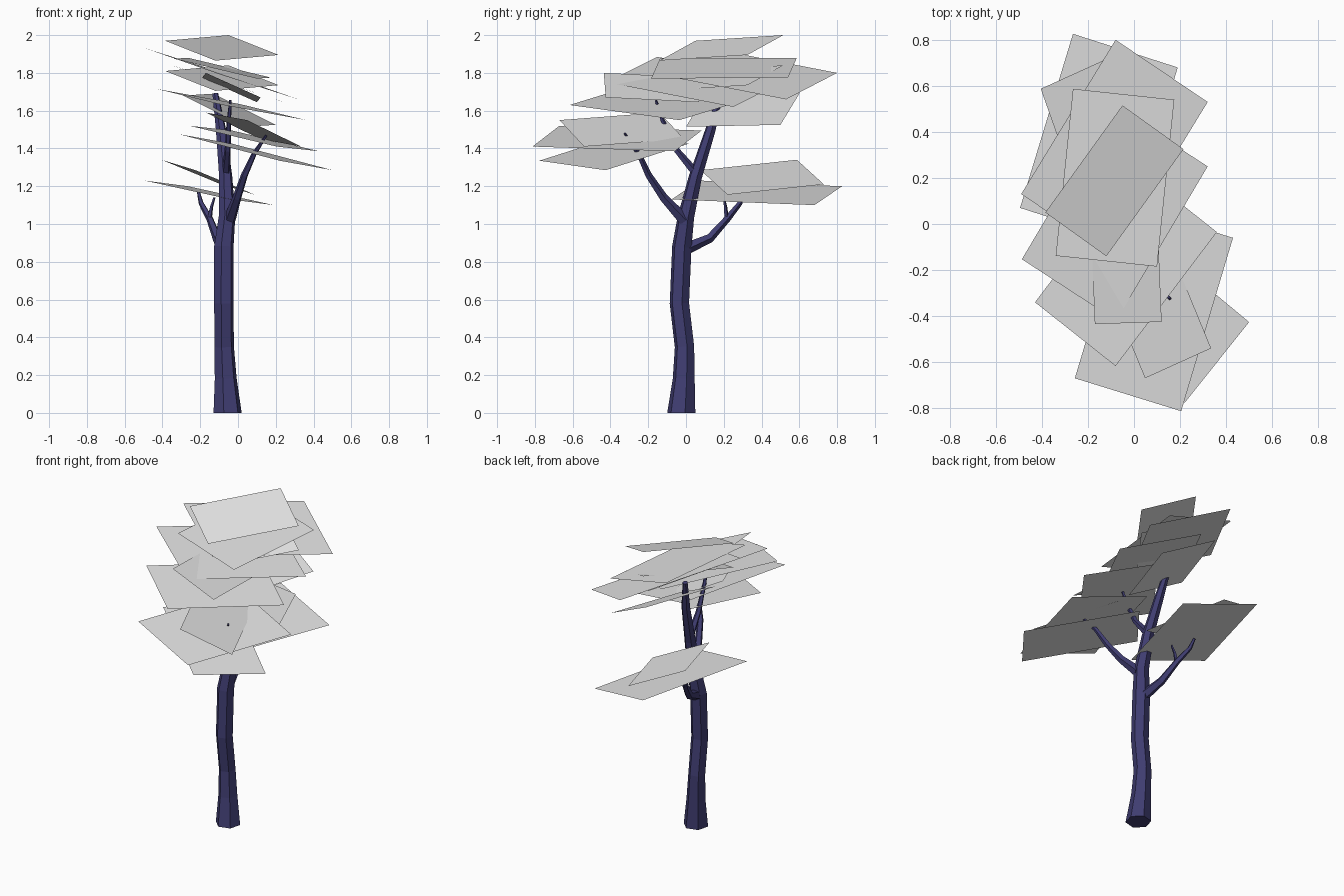
import bpy, bmesh, math
from mathutils import Vector

if "Cube" in bpy.data.objects:
    bpy.data.objects.remove(bpy.data.objects["Cube"])

def material(name, rgb):
    m = bpy.data.materials.new(name)
    m.diffuse_color = (*rgb, 1)
    m.use_nodes = True
    m.node_tree.nodes["Principled BSDF"].inputs["Base Color"].default_value = m.diffuse_color
    return m

BARK = material("dark indigo bark", (0.05, 0.046, 0.165))
LEAF = material("pale grey leaf", (0.8, 0.8, 0.8))

def finish(name, bm, mat):
    me = bpy.data.meshes.new(name)
    bm.to_mesh(me)
    bm.free()
    me.materials.append(mat)
    ob = bpy.data.objects.new(name, me)
    bpy.context.collection.objects.link(ob)
    return ob

def tube(name, path, sides):
    """Faceted tapering limb through points (x, y, z, radius)."""
    bm = bmesh.new()
    pts = [Vector(p[:3]) for p in path]
    rings = []
    for i, p in enumerate(pts):
        t = pts[min(i + 1, len(pts) - 1)] - pts[max(i - 1, 0)]
        if i == 0 and p.z == 0:
            t = Vector((0, 0, 1))          # flat foot on the ground
        q = Vector((0, 0, 1)).rotation_difference(t.normalized())
        r = path[i][3]
        rings.append([bm.verts.new(p + q @ Vector((
            r * math.cos(2 * math.pi * (k + 0.25) / sides),
            r * math.sin(2 * math.pi * (k + 0.25) / sides), 0))) for k in range(sides)])
    for a, b in zip(rings, rings[1:]):
        for k in range(sides):
            n = (k + 1) % sides
            bm.faces.new((a[k], a[n], b[n], b[k]))
    bm.faces.new(rings[0][::-1])
    bm.faces.new(rings[-1])
    return finish(name, bm, BARK)

def leaf(name, a, b, c):
    """Flat four-cornered leaf from three corners, facing up."""
    a, b, c = Vector(a), Vector(b), Vector(c)
    bm = bmesh.new()
    f = bm.faces.new([bm.verts.new(v) for v in (a, b, c, a + c - b)])
    f.normal_update()
    if f.normal.z < 0:
        f.normal_flip()
    return finish(name, bm, LEAF)

# Trunk
tube("trunk", [
    (-.055, -.025, 0, .077), (-.065, -.012, .18, .060), (-.073, -.008, .35, .053),
    (-.075, -.035, .58, .053), (-.075, -.022, .88, .053), (-.058, 0, 1.04, .045),
    (-.065, .05, 1.25, .036), (-.09, .13, 1.5, .028), (-.12, .18, 1.69, .016)], 6)

# Branches
tube("back_branch", [
    (-.08, .0, .87, .034), (-.11, .125, .925, .025), (-.15, .22, 1.03, .019),
    (-.195, .285, 1.11, .014), (-.21, .31, 1.17, .008)], 5)
tube("back_twig", [(-.15, .215, 1.03, .013), (-.14, .21, 1.09, .009), (-.125, .2, 1.14, .006)], 4)
tube("front_branch", [
    (-.045, -.01, 1.02, .034), (-.005, -.12, 1.14, .024), (.035, -.20, 1.26, .019),
    (.085, -.25, 1.37, .014), (.157, -.325, 1.48, .006)], 5)
tube("upper_branch", [
    (-.065, .05, 1.27, .024), (-.055, -.05, 1.39, .017), (-.048, -.125, 1.55, .012),
    (-.04, -.16, 1.655, .007)], 5)

# Lower back leaves
leaf("lower_leaf_small", (-.405, .587, 1.34), (-.09, .73, 1.21), (.09, .22, 1.155))
leaf("lower_leaf_large", (-.495, .07, 1.23), (-.265, .826, 1.2), (.19, .68, 1.1))

# Front leaves
leaf("front_leaf_small", (.335, -.54, 1.41), (.048, -.67, 1.55), (-.17, -.14, 1.59))
leaf("front_leaf_low", (.5, -.426, 1.285), (.22, -.777, 1.335), (-.31, -.337, 1.475))
leaf("front_leaf_large", (-.257, -.67, 1.52), (.205, -.813, 1.41), (.43, -.06, 1.385))

# Middle leaves
leaf("middle_leaf_wide", (-.43, -.34, 1.715), (-.08, -.617, 1.63), (.36, -.035, 1.55))
leaf("middle_leaf_small", (-.17, -.435, 1.80), (.12, -.425, 1.67), (.10, .07, 1.645))
leaf("middle_leaf_large", (-.487, -.153, 1.885), (-.09, .517, 1.755), (.32, .25, 1.62))

# Crown leaves
leaf("crown_leaf_low", (.2, .5, 1.525), (-.13, .6, 1.69), (-.29, .1, 1.68))
leaf("crown_leaf_back", (-.08, .80, 1.80), (.32, .53, 1.66), (-.09, -.14, 1.79))
leaf("crown_leaf_large", (-.265, .587, 1.88), (.175, .54, 1.775), (.1, -.185, 1.77))
for name, drop in (("top_leaf", 0), ("under_top_leaf", .16)):
    leaf(name, (-.385, .05, 1.97 - drop), (-.05, .515, 2.0 - drop), (.215, .325, 1.895 - drop))
